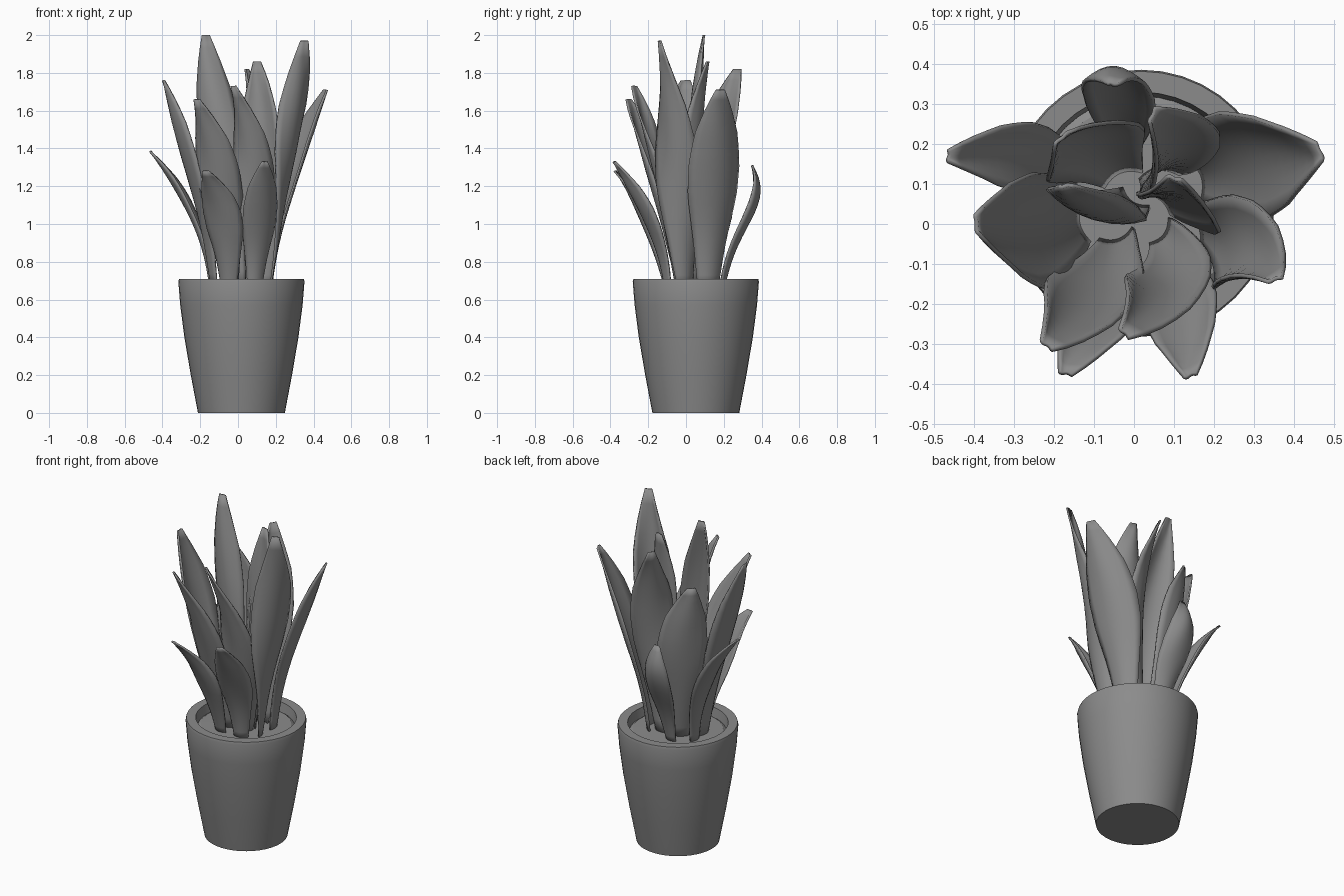
import bpy, bmesh, math
from mathutils import Vector

if "Cube" in bpy.data.objects:
    bpy.data.objects.remove(bpy.data.objects["Cube"], do_unlink=True)

CENTRE = Vector((0.018, 0.052, 0))

grey = bpy.data.materials.new("matte grey")
grey.use_nodes = True
COLOUR = (0.26, 0.26, 0.26, 1)
grey.diffuse_color = COLOUR
grey.node_tree.nodes["Principled BSDF"].inputs["Base Color"].default_value = COLOUR


def finish(name, bm, angle):
    mesh = bpy.data.meshes.new(name)
    bm.to_mesh(mesh)
    bm.free()
    mesh.materials.append(grey)
    obj = bpy.data.objects.new(name, mesh)
    bpy.context.collection.objects.link(obj)
    bpy.ops.object.select_all(action="DESELECT")
    obj.select_set(True)
    bpy.context.view_layer.objects.active = obj
    bpy.ops.object.shade_smooth_by_angle(angle=math.radians(angle))
    return obj


def lathe(name, profile, sides=40):
    bm = bmesh.new()
    verts = [bm.verts.new(CENTRE + Vector((r, 0, z))) for r, z in profile]
    edges = [bm.edges.new(pair) for pair in zip(verts, verts[1:])]
    bmesh.ops.spin(bm, geom=verts + edges, cent=CENTRE, axis=(0, 0, 1),
                   angle=math.tau, steps=sides, use_duplicate=False)
    bmesh.ops.remove_doubles(bm, verts=bm.verts, dist=0.0005)
    bmesh.ops.recalc_face_normals(bm, faces=bm.faces)
    return finish(name, bm, 35)


# Tapered pot with a lip, and the soil disc inside it
lathe("pot", [(0, 0), (0.23, 0), (0.268, 0.2), (0.302, 0.4), (0.324, 0.57),
              (0.334, 0.695), (0.33, 0.71), (0.278, 0.71), (0.268, 0.65), (0, 0.65)])
lathe("soil", [(0.268, 0.655), (0.25, 0.668), (0, 0.672)])

# Relative leaf width along its length
WIDTHS = [(0, 0.38), (0.2, 0.62), (0.42, 0.96), (0.58, 1), (0.74, 0.83), (0.9, 0.45), (1, 0.17)]


def width_at(t):
    for (a, wa), (b, wb) in zip(WIDTHS, WIDTHS[1:]):
        if t <= b:
            return wa + (wb - wa) * (t - a) / (b - a)
    return WIDTHS[-1][1]


def leaf(name, base, mid, tip, width, turn, twist=0, curl=0.0, cup=0.2, rows=16, cols=8):
    """Cupped blade through three points; turn is the heading of its width."""
    base, mid, tip = Vector((*base, 0.65)), Vector(mid), Vector(tip)
    outward = Vector((mid.x, mid.y, 0)) - CENTRE
    outward.normalize()
    bm = bmesh.new()
    grid = []
    for i in range(rows + 1):
        t = i / rows
        spot = (base * (1 - t) * (1 - 2 * t) + mid * 4 * t * (1 - t)
                + tip * t * (2 * t - 1))
        spot -= outward * curl * math.sin(math.tau * t)
        heading = math.radians(turn + twist * (t - 0.5))
        side = Vector((math.cos(heading), math.sin(heading), 0))
        inward = Vector((-side.y, side.x, 0))
        middle = math.radians(turn)
        if outward.x * -math.sin(middle) + outward.y * math.cos(middle) > 0:
            inward.negate()
        w = width * width_at(t)
        row = []
        for j in range(cols + 1):
            s = 2 * j / cols - 1
            ripple = 0.01 * s * math.sin(9 * t + 2 * s) * t
            row.append(bm.verts.new(spot + side * (s * w / 2)
                                    + inward * (cup * w * (s * s - 0.4) + ripple)))
        grid.append(row)
    for low, high in zip(grid, grid[1:]):
        for j in range(cols):
            bm.faces.new((low[j], low[j + 1], high[j + 1], high[j]))
    bmesh.ops.recalc_face_normals(bm, faces=bm.faces)
    obj = finish(name, bm, 60)
    shell = obj.modifiers.new("thickness", "SOLIDIFY")
    shell.thickness = 0.01
    shell.offset = 0


# Tall inner leaves
leaf("tall_left_inner_leaf", (0.0, 0.06), (-0.09, 0.03, 1.4), (-0.17, 0.10, 2.0), 0.22, -15, 40)
leaf("tall_right_inner_leaf", (0.06, 0.06), (0.12, 0.05, 1.32), (0.10, 0.11, 1.86), 0.23, -25, 20)
leaf("back_right_inner_leaf", (0.06, 0.13), (0.10, 0.16, 1.3), (0.05, 0.27, 1.82), 0.25, 38, 60)
leaf("back_left_inner_leaf", (-0.03, 0.12), (-0.11, 0.2, 1.22), (-0.18, 0.21, 1.64), 0.27, 32, 20)

# Broad side leaves
leaf("right_front_leaf", (0.15, 0.0), (0.26, -0.055, 1.3), (0.35, -0.135, 1.97), 0.24, 72, -110)
leaf("right_back_leaf", (0.16, 0.12), (0.28, 0.155, 1.24), (0.46, 0.18, 1.71), 0.29, 113, 0, 0.01)
leaf("left_front_leaf", (-0.13, 0.01), (-0.25, -0.02, 1.28), (-0.39, 0.0, 1.76), 0.29, 97, 0, 0.01)
leaf("left_back_leaf", (-0.14, 0.11), (-0.26, 0.16, 1.08), (-0.46, 0.17, 1.385), 0.18, 85, 0, 0.01)

# Front leaves
leaf("front_right_tall_leaf", (0.07, -0.02), (0.09, -0.14, 1.22), (-0.02, -0.27, 1.73), 0.21, 5, -100)
leaf("front_left_tall_leaf", (-0.04, -0.03), (-0.1, -0.17, 1.22), (-0.215, -0.30, 1.66), 0.23, -10, -60)
leaf("front_left_short_leaf", (-0.05, -0.1), (-0.08, -0.22, 1.02), (-0.17, -0.37, 1.28), 0.2, -12, 0)
leaf("front_right_short_leaf", (0.09, -0.1), (0.12, -0.21, 1.04), (0.14, -0.375, 1.33), 0.19, 20, 0, 0.01)

# Drooping back leaf
leaf("back_short_leaf", (-0.03, 0.19), (-0.035, 0.325, 1.02), (-0.05, 0.345, 1.31), 0.18, -6, 10, 0.03)
